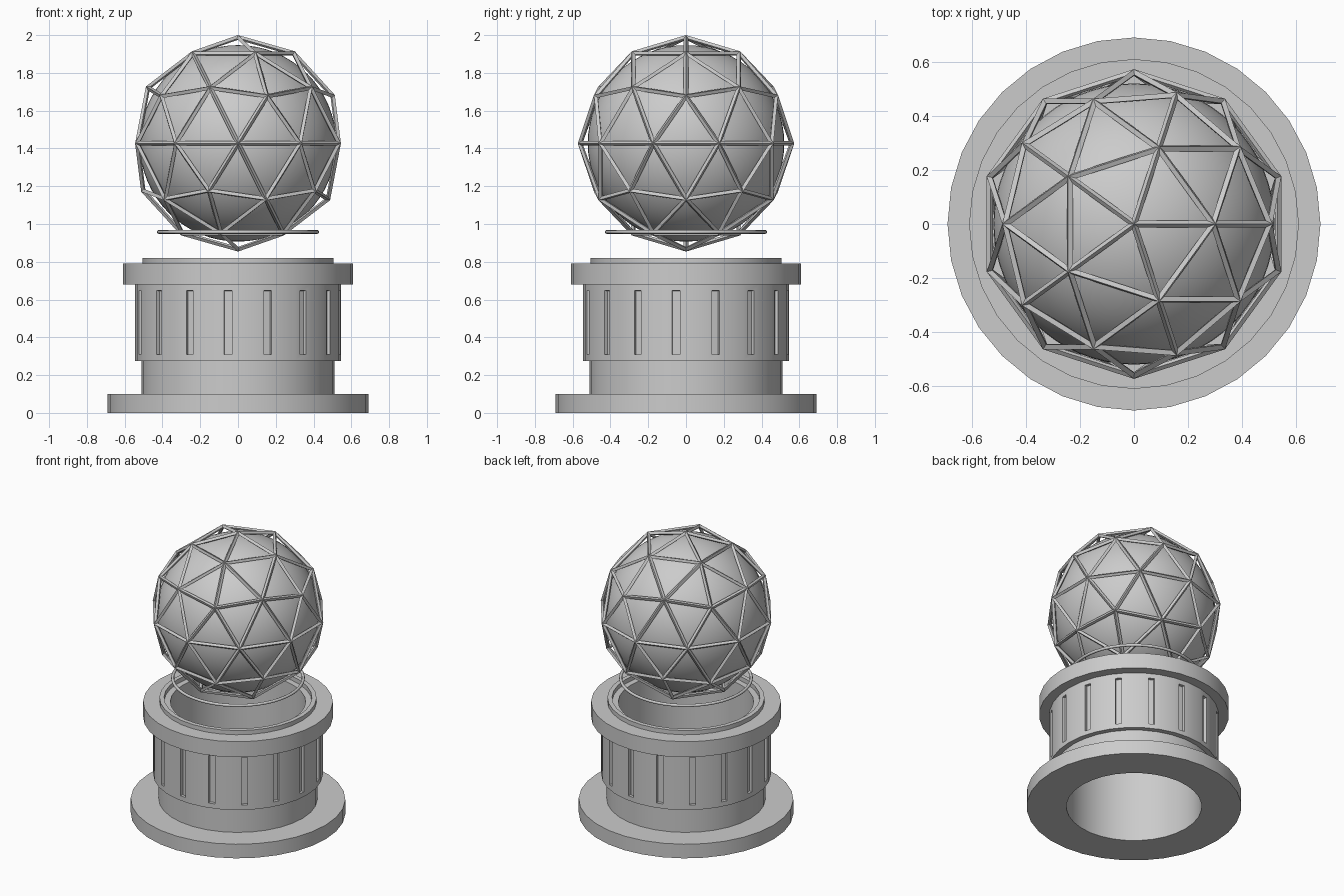
import bpy, bmesh, math

if "Cube" in bpy.data.objects:
    bpy.data.objects.remove(bpy.data.objects["Cube"])

CZ, R = 1.427, 0.573   # globe centre height and outer radius
SEG = 32


def smooth(obj, deg=30):
    bpy.ops.object.select_all(action='DESELECT')
    obj.select_set(True)
    bpy.context.view_layer.objects.active = obj
    bpy.ops.object.shade_smooth_by_angle(angle=math.radians(deg))


def lathe(name, profile, flutes=None):
    """Revolve a closed (radius, z) profile; flutes = index of the profile span to inset."""
    bm = bmesh.new()
    rings = []
    for i in range(SEG):
        a = 2 * math.pi * i / SEG
        rings.append([bm.verts.new((r * math.cos(a), r * math.sin(a), z)) for r, z in profile])
    n = len(profile)
    panels = []
    for i in range(SEG):
        a, b = rings[i], rings[(i + 1) % SEG]
        for j in range(n):
            k = (j + 1) % n
            f = bm.faces.new((a[j], b[j], b[k], a[k]))
            if j == flutes and i % 2 == 1:
                panels.append(f)
    bmesh.ops.recalc_face_normals(bm, faces=bm.faces)
    if panels:
        bmesh.ops.inset_individual(bm, faces=panels, thickness=0.033, use_even_offset=True)
        bmesh.ops.inset_individual(bm, faces=panels, thickness=0.001, depth=-0.02)
    me = bpy.data.meshes.new(name)
    bm.to_mesh(me)
    bm.free()
    obj = bpy.data.objects.new(name, me)
    bpy.context.collection.objects.link(obj)
    smooth(obj)
    return obj


# Hollow pedestal: base plate, neck, fluted drum, rim, lip and inner bore
lathe("pedestal", [
    (0.435, 0), (0.69, 0), (0.69, 0.10), (0.51, 0.10), (0.51, 0.275),
    (0.545, 0.275), (0.545, 0.68), (0.61, 0.68), (0.61, 0.79),
    (0.505, 0.79), (0.505, 0.82), (0.475, 0.82), (0.475, 0.79), (0.435, 0.79),
], flutes=5)

# Thin ring under the globe
bpy.ops.mesh.primitive_torus_add(major_radius=0.42, minor_radius=0.01, major_segments=48,
                                 minor_segments=8, location=(0, 0, 0.958))
ring = bpy.context.object
ring.name = "support_ring"
smooth(ring, 60)

# Smooth inner globe
bpy.ops.mesh.primitive_uv_sphere_add(segments=64, ring_count=32, radius=0.52, location=(0, 0, CZ))
globe = bpy.context.object
globe.name = "inner_globe"
smooth(globe)

# Geodesic strut cage
bpy.ops.mesh.primitive_ico_sphere_add(subdivisions=2, radius=R - 0.0125, location=(0, 0, CZ))
cage = bpy.context.object
cage.name = "geodesic_cage"
wire = cage.modifiers.new("struts", 'WIREFRAME')
wire.thickness = 0.025
wire.offset = 0
wire.use_even_offset = True
